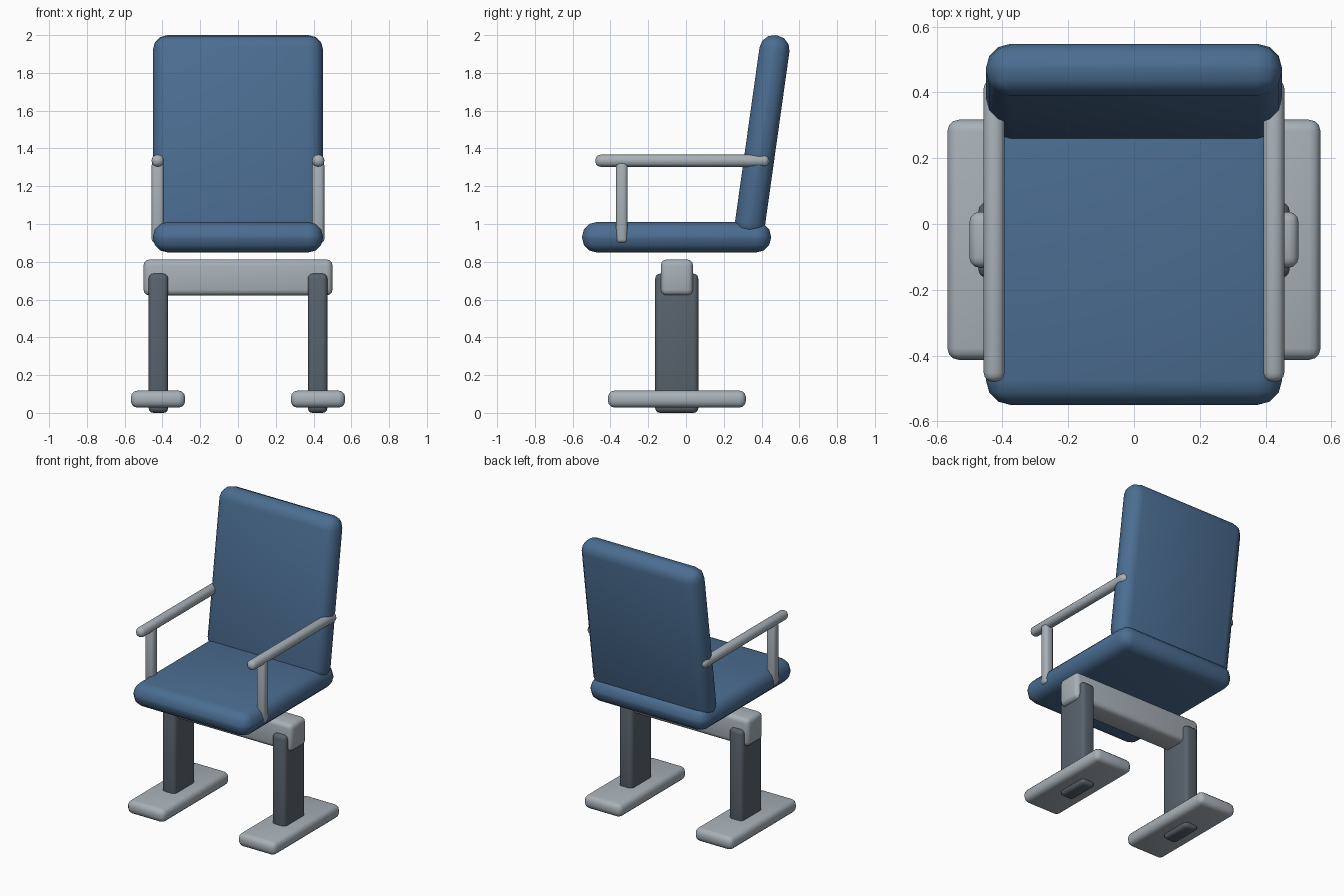
import bpy, math

if "Cube" in bpy.data.objects:
    bpy.data.objects.remove(bpy.data.objects["Cube"])


def material(name, rgb):
    m = bpy.data.materials.new(name)
    m.diffuse_color = (*rgb, 1.0)
    m.use_nodes = True
    m.node_tree.nodes["Principled BSDF"].inputs["Base Color"].default_value = m.diffuse_color
    return m


BLUE = material("blue upholstery", (0.070, 0.153, 0.285))
SILVER = material("light grey metal", (0.39, 0.44, 0.48))
DARK = material("dark grey metal", (0.098, 0.125, 0.152))


def rounded_box(name, lo, hi, bevel, mat, tilt=0.0, segments=3):
    """Box between two corners with rounded edges, tilted about x."""
    size = [b - a for a, b in zip(lo, hi)]
    centre = [(a + b) / 2 for a, b in zip(lo, hi)]
    bpy.ops.mesh.primitive_cube_add(size=1, location=centre)
    ob = bpy.context.object
    ob.name = name
    ob.scale = size
    bpy.ops.object.transform_apply(location=False, rotation=False, scale=True)
    mod = ob.modifiers.new("rounding", 'BEVEL')
    mod.width = bevel
    mod.segments = segments
    mod.limit_method = 'NONE'
    bpy.ops.object.modifier_apply(modifier=mod.name)
    bpy.ops.object.shade_smooth_by_angle(angle=math.radians(35))
    ob.rotation_euler.x = tilt
    ob.data.materials.append(mat)
    return ob


def pair(name, lo, hi, bevel, mat):
    """The same part on the right and, mirrored in x, on the left."""
    rounded_box("right_" + name, lo, hi, bevel, mat)
    rounded_box("left_" + name, (-hi[0], lo[1], lo[2]), (-lo[0], hi[1], hi[2]), bevel, mat)


# Cushions
rounded_box("seat", (-0.45, -0.55, 0.85), (0.45, 0.45, 1.01), 0.075, BLUE)
rounded_box("backrest", (-0.45, 0.324, 0.926), (0.45, 0.484, 2.004), 0.075, BLUE,
            tilt=math.radians(-8))

# Arm supports
pair("armrest", (0.393, -0.48, 1.303), (0.457, 0.44, 1.367), 0.028, SILVER)
pair("arm_post", (0.393, -0.37, 0.90), (0.457, -0.31, 1.33), 0.02, SILVER)

# Base: cross beam, legs and feet
rounded_box("cross_beam", (-0.50, -0.133, 0.622), (0.50, 0.037, 0.812), 0.03, SILVER)
pair("leg", (0.37, -0.163, 0.0), (0.473, 0.065, 0.737), 0.025, DARK)
pair("foot", (0.28, -0.413, 0.028), (0.567, 0.317, 0.118), 0.035, SILVER)
